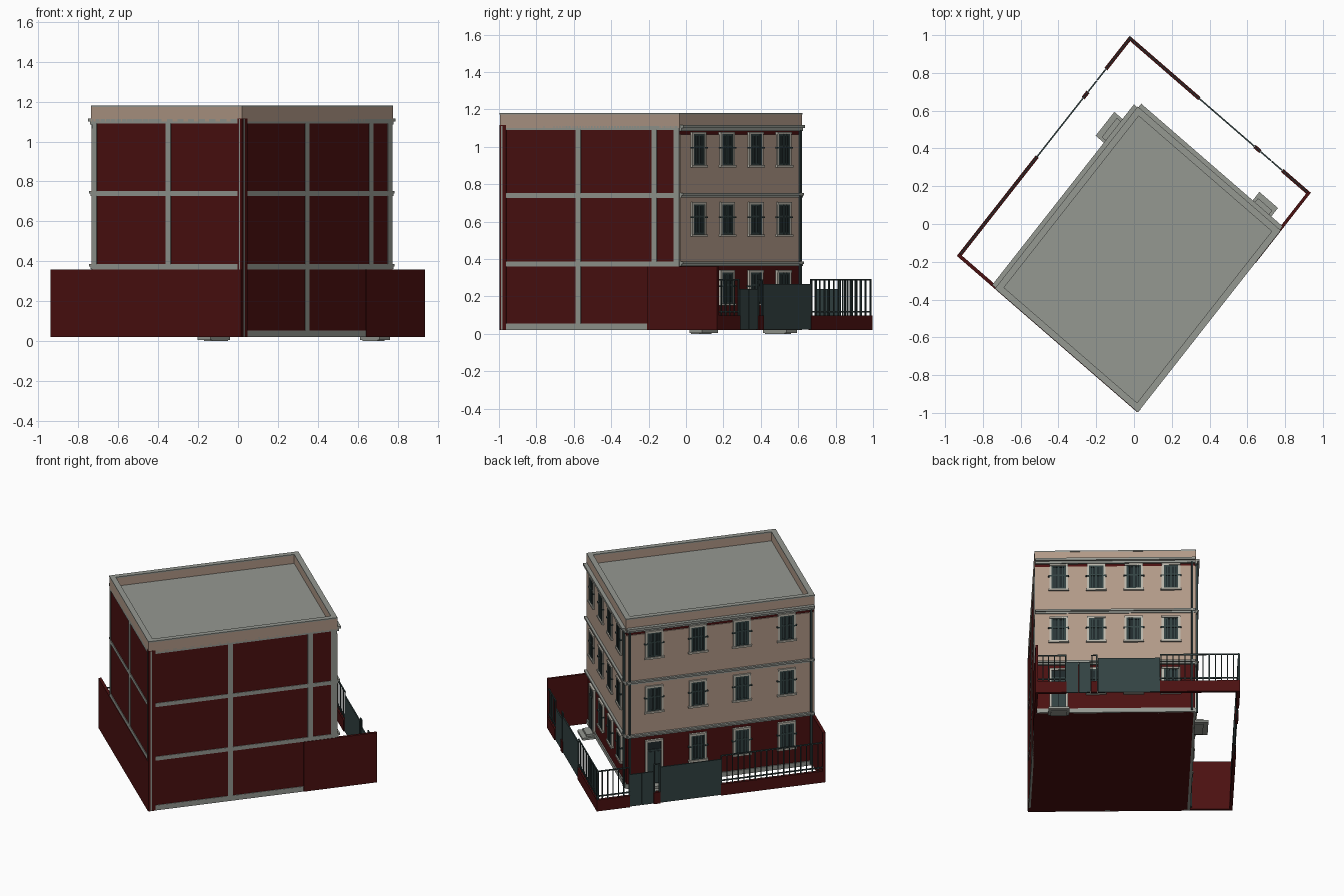
import bpy, bmesh
from mathutils import Vector

if "Cube" in bpy.data.objects:
    bpy.data.objects.remove(bpy.data.objects["Cube"])

# Plot frame: origin at the front corner, U along the right side, V along the left side
O = Vector((0.02, -0.99, 0))
U = Vector((0.618, 0.787, 0))
V = Vector((-0.757, 0.656, 0))
LU, LV = 1.214, 0.99      # house
SU, SV = 1.474, 1.26      # plot


def mat(name, c):
    m = bpy.data.materials.new(name)
    m.diffuse_color = (*c, 1)
    m.use_nodes = True
    m.node_tree.nodes["Principled BSDF"].inputs["Base Color"].default_value = m.diffuse_color
    return m


RED = mat("dark red brick", (0.07, 0.0052, 0.0052))
PEACH = mat("peach plaster", (0.44, 0.32, 0.245))
GREY = mat("grey stone", (0.30, 0.315, 0.285))
TRIM = mat("pale trim", (0.48, 0.46, 0.40))
GREEN = mat("dark green metal", (0.032, 0.054, 0.054))
GLASS = mat("dark glass", (0.014, 0.022, 0.024))


def build(name, boxes, material):
    """Boxes are (u0, u1, v0, v1, z0, z1) in the plot frame."""
    bm = bmesh.new()
    for u0, u1, v0, v1, z0, z1 in boxes:
        p = [bm.verts.new(O + U * u + V * v + Vector((0, 0, z)))
             for z in (z0, z1) for u, v in ((u0, v0), (u1, v0), (u1, v1), (u0, v1))]
        for f in ((3, 2, 1, 0), (4, 5, 6, 7), (0, 1, 5, 4),
                  (1, 2, 6, 5), (2, 3, 7, 6), (3, 0, 4, 7)):
            bm.faces.new([p[i] for i in f])
    me = bpy.data.meshes.new(name)
    bm.to_mesh(me)
    bm.free()
    me.materials.append(material)
    ob = bpy.data.objects.new(name, me)
    bpy.context.collection.objects.link(ob)
    return ob


def on(side, s0, s1, d0, d1, z0, z1, plot=False):
    """Box on a far face: s runs along the face, d is the distance outward."""
    if side == "U":
        b = SU if plot else LU
        return (b + d0, b + d1, s0, s1, z0, z1)
    b = SV if plot else LV
    return (s0, s1, b + d0, b + d1, z0, z1)


# House core, roof and parapet
build("house_core", [(0, LU, 0, LV, 0.02, 1.1)], RED)
build("roof_deck", [(0.01, LU - 0.01, 0.01, LV - 0.01, 1.1, 1.118)], GREY)
T = 0.03


def ring(z0, z1, o):
    return [(-o, LU + o, -o, T, z0, z1), (-o, LU + o, LV - T, LV + o, z0, z1),
            (-o, T, T, LV - T, z0, z1), (LU - T, LU + o, T, LV - T, z0, z1)]


build("parapet", ring(1.1, 1.172, 0.004), PEACH)
build("parapet_coping", ring(1.172, 1.18, 0.005), GREY)

# Concrete frame on the two blind faces
P = 0.004
frame = []
for z0, z1 in ((0.02, 0.055), (0.36, 0.387), (0.726, 0.752), (1.09, 1.112)):
    frame.append((0.03, LU, -P, 0.01, z0, z1))
    if z0 > 0.1:
        frame.append((-P, 0.01, 0.02, LV, z0, z1))
for s0, s1 in ((0.51, 0.543), (1.027, 1.06), (1.178, LU)):
    frame.append((s0, s1, -P, 0.01, 0.02, 1.1))
for s0, s1 in ((0.47, 0.503), (0.96, LV)):
    frame.append((-P, 0.01, s0, s1, 0.02, 1.1))
build("concrete_frame", frame, GREY)
build("corner_pier", [(-0.005, 0.04, -0.005, 0.027, 0.02, 1.115)], RED)
build("corner_pier_strips", [(0.008, 0.016, -0.007, 0, 0.02, 1.112),
                             (-0.007, 0, 0.008, 0.014, 0.36, 1.112)], GREY)

# Plaster, bands, cornice and plinth on the two windowed faces
plaster, bands = [], []
for side, L in (("U", LV), ("V", LU)):
    for z0, z1 in ((0.38, 0.73), (0.748, 1.065)):
        plaster.append(on(side, 0, L, 0, 0.006, z0, z1))
    for z0, z1, d in ((0.02, 0.05, 0.008), (0.362, 0.374, 0.012), (0.374, 0.386, 0.022),
                      (0.728, 0.74, 0.012), (0.74, 0.752, 0.022),
                      (1.085, 1.1, 0.014), (1.1, 1.116, 0.028)):
        bands.append(on(side, 0, L, -0.01, d, z0, z1))
build("plaster_panels", plaster, PEACH)
build("bands_and_cornice", bands, GREY)

# Windows and doors
trim, bars, glass, doors = [], [], [], []


def surround(side, s, w, z0, z1, t=0.013):
    h = w / 2
    trim.extend([on(side, s - h, s - h + t, 0, 0.014, z0, z1),
                 on(side, s + h - t, s + h, 0, 0.014, z0, z1),
                 on(side, s - h, s + h, 0, 0.016, z1 - t, z1)])


def window(side, s, z0, z1, w=0.115):
    surround(side, s, w, z0, z1)
    trim.append(on(side, s - w / 2 - 0.006, s + w / 2 + 0.006, 0, 0.02, z0, z0 + 0.012))
    h = w / 2 - 0.013
    a, b = z0 + 0.012, z1 - 0.013
    glass.append(on(side, s - h, s + h, 0, 0.008, a, b))
    for c in (-h + 0.006, -h / 2, 0, h / 2, h - 0.006):        # shutter stiles
        r = 0.003 if abs(c) == h / 2 else 0.006
        bars.append(on(side, s + c - r, s + c + r, 0, 0.013, a, b))
    for z in (a + 0.004, a + (b - a) * 0.6, b - 0.004):          # shutter rails
        bars.append(on(side, s - h, s + h, 0, 0.012, z - 0.005, z + 0.005))
    for c in (-1, 1):                                           # hinge stays
        e = s + c * (h + 0.01)
        bars.append(on(side, e - 0.01, e + 0.01, 0, 0.018, z0 + 0.1, z0 + 0.108))


def door(side, s, w=0.115):
    surround(side, s, w, 0.03, 0.335)
    h = w / 2 - 0.013
    glass.append(on(side, s - h, s + h, 0, 0.009, 0.03, 0.322))
    for c in (-1, 1):
        m = s + c * h / 2
        doors.append(on(side, m - h / 2 + 0.003, m + h / 2 - 0.003, 0, 0.012, 0.04, 0.255))
    doors.append(on(side, s - h, s + h, 0, 0.014, 0.26, 0.27))


for side, door_s, others in (("U", 0.145, (0.377, 0.61, 0.84)),
                             ("V", 1.036, (0.752, 0.468, 0.178))):
    door(side, door_s)
    for s in others:
        window(side, s, 0.15, 0.34)
    for s in (door_s, *others):
        window(side, s, 0.52, 0.705)
        window(side, s, 0.89, 1.08)
build("window_surrounds", trim, TRIM)
build("shutter_bars", bars, GREEN)
build("window_panes", glass, GLASS)
build("door_leaves", doors, GREEN)

# Door steps
steps = []
for side, s, w in (("U", 0.145, 0.13), ("V", 1.036, 0.16)):
    steps.append(on(side, s - w / 2, s + w / 2, 0, 0.085, 0.005, 0.02))
    steps.append(on(side, s - w / 2 + 0.015, s + w / 2 - 0.015, 0, 0.055, 0, 0.035))
build("door_steps", steps, GREY)

# Drainpipes
build("drainpipes", [on("U", 0.965, 0.977, 0.006, 0.018, 0.03, 1.09),
                     on("V", 1.188, 1.2, 0.006, 0.018, 0.03, 1.09),
                     on("V", 0.015, 0.027, 0.006, 0.018, 0.03, 1.09)], GREEN)

# High boundary walls
build("boundary_walls", [(-0.007, 0.0, 0, SV, 0.02, 0.36), (0, 0.012, LV, SV, 0.02, 0.36),
                         (1.0, SU, -0.007, 0, 0.02, 0.36),
                         (LU, SU, 0, 0.01, 0.02, 0.36)], RED)

# Street sides: low walls with railings, gate posts and gates
low, caps, rails, gates = [], [], [], []
for side, spans, post, small, big in (
        ("U", ((0, 0.185), (0.765, SV)), (0.337, 0.378), (0.187, 0.335), (0.38, 0.765)),
        ("V", ((0, 0.67), (1.258, SU)), (1.062, 1.105), (1.107, 1.256), (0.67, 1.06))):
    for a, b in spans:
        low.append(on(side, a, b, -0.02, 0, 0.02, 0.097, True))
        for z in (0.115, 0.284):
            rails.append(on(side, a, b, -0.013, -0.006, z, z + 0.008, True))
        n = max(2, round((b - a) / 0.038))
        for i in range(n + 1):
            s = a + 0.004 + (b - a - 0.008) * i / n
            rails.append(on(side, s - 0.0032, s + 0.0032, -0.013, -0.007, 0.09, 0.29, True))
    low.append(on(side, *post, -0.02, 0, 0.02, 0.097, True))
    for s in (post[0] + 0.006, post[1] - 0.006):
        rails.append(on(side, s - 0.004, s + 0.004, -0.014, -0.006, 0.09, 0.29, True))
    rails.append(on(side, *post, -0.013, -0.006, 0.284, 0.29, True))
    m = (small[0] + small[1]) / 2
    gates.append(on(side, small[0], m - 0.002, -0.014, -0.006, 0.022, 0.24, True))
    gates.append(on(side, m + 0.002, small[1], -0.014, -0.006, 0.022, 0.24, True))
    gates.append(on(side, *big, -0.014, -0.006, 0.022, 0.265, True))
build("low_walls", low, RED)
build("railings", rails, GREEN)
build("gates", gates, GREEN)
